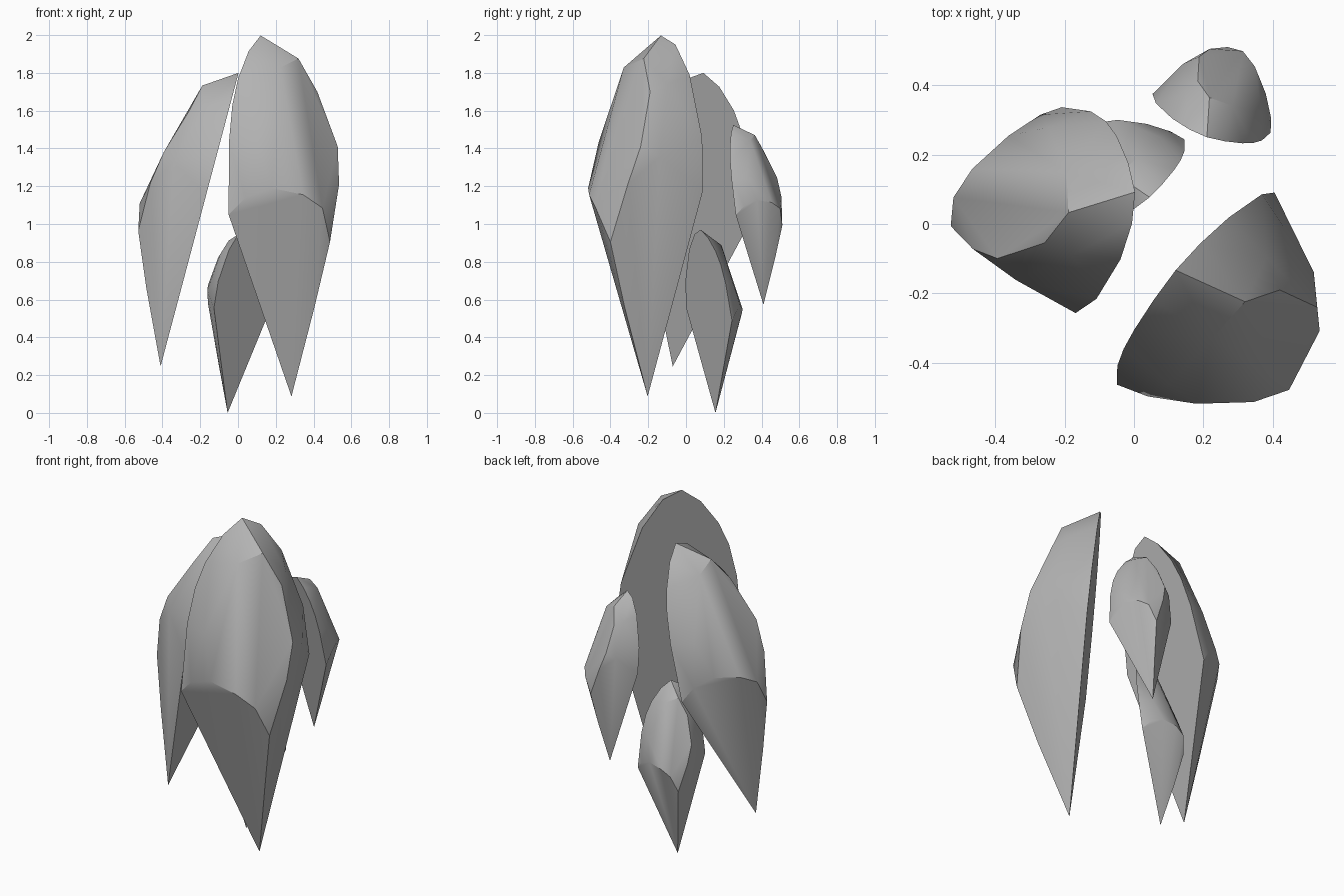
import bpy, bmesh, math
from mathutils import Vector, Matrix

if "Cube" in bpy.data.objects:
    bpy.data.objects.remove(bpy.data.objects["Cube"])

stone = bpy.data.materials.new("grey_stone")
stone.diffuse_color = (0.45, 0.45, 0.45, 1)
stone.use_nodes = True
stone.node_tree.nodes["Principled BSDF"].inputs["Base Color"].default_value = stone.diffuse_color

# Corners of the largest shard: a faceted half-dome with a pointed root
TIP, TOP, FLAT = (.283, -.203, .087), (.12, -.133, 1.998), (-.762, .647, -.0877)
flat_rim = [TIP, TOP, (.055, -.218, 1.915), (.0, -.305, 1.77), (-.03, -.36, 1.63),
            (-.05, -.407, 1.43), (-.053, -.43, 1.27), (-.047, -.465, 1.05),
            (.40, .095, 1.18), (.366, .087, 1.46), (.272, .02, 1.79), (.19, -.055, 1.95)]
crown = [(.225, -.33, 1.828), (.32, -.224, 1.876), (.42, -.19, 1.70), (.382, -.098, 1.74),
         (.26, -.44, 1.45), (.10, -.463, 1.43)]
belt = [(.528, -.24, 1.41), (.535, -.308, 1.21), (.487, -.40, .905), (.447, -.478, 1.085),
        (.345, -.513, 1.155), (.18, -.518, 1.19), (.04, -.497, 1.14), (.518, -.139, 1.355),
        (.449, -.017, 1.265), (.405, -.325, .56)]


def frame(tip, top, flat):
    """Scaled axes of a shard: root to peak, flat side outward."""
    tip, axis, n = Vector(tip), Vector(top) - Vector(tip), Vector(flat)
    size = axis.length
    axis.normalize()
    n = (n - axis * n.dot(axis)).normalized()
    rot = Matrix((n.cross(axis), n, axis)).transposed().to_4x4()
    return Matrix.Translation(tip) @ rot @ Matrix.Scale(size, 4)


to_local = frame(TIP, TOP, FLAT).inverted()
points = []
for p in flat_rim:
    q = to_local @ Vector(p)
    q.y = 0                      # keep the split side perfectly flat
    points.append(q)
points += [to_local @ Vector(p) for p in crown + belt]


def shard(name, tip, top, flat):
    m = frame(tip, top, flat)
    bm = bmesh.new()
    for p in points:
        bm.verts.new(m @ p)
    res = bmesh.ops.convex_hull(bm, input=bm.verts[:])
    loose = [v for v in bm.verts if not v.link_faces]
    bmesh.ops.delete(bm, geom=loose, context='VERTS')
    bmesh.ops.dissolve_limit(bm, angle_limit=math.radians(3), verts=bm.verts[:], edges=bm.edges[:])
    bmesh.ops.recalc_face_normals(bm, faces=bm.faces[:])
    mesh = bpy.data.meshes.new(name)
    bm.to_mesh(mesh)
    bm.free()
    mesh.materials.append(stone)
    obj = bpy.data.objects.new(name, mesh)
    bpy.context.collection.objects.link(obj)
    bpy.context.view_layer.objects.active = obj
    obj.select_set(True)
    bpy.ops.object.shade_smooth_by_angle(angle=math.radians(30))
    obj.select_set(False)


# Four shards of the same shape, each scaled and turned
shard("large_shard", TIP, TOP, FLAT)
shard("left_shard", (-.41, -.07, .246), (.003, .092, 1.80), (.966, 0, -.257))
shard("low_shard", (-.055, .156, .0), (.045, .077, .97), (.64, -.758, -.13))
shard("back_shard", (.212, .41, .573), (.21, .25, 1.524), (-.34, -.935, -.157))
